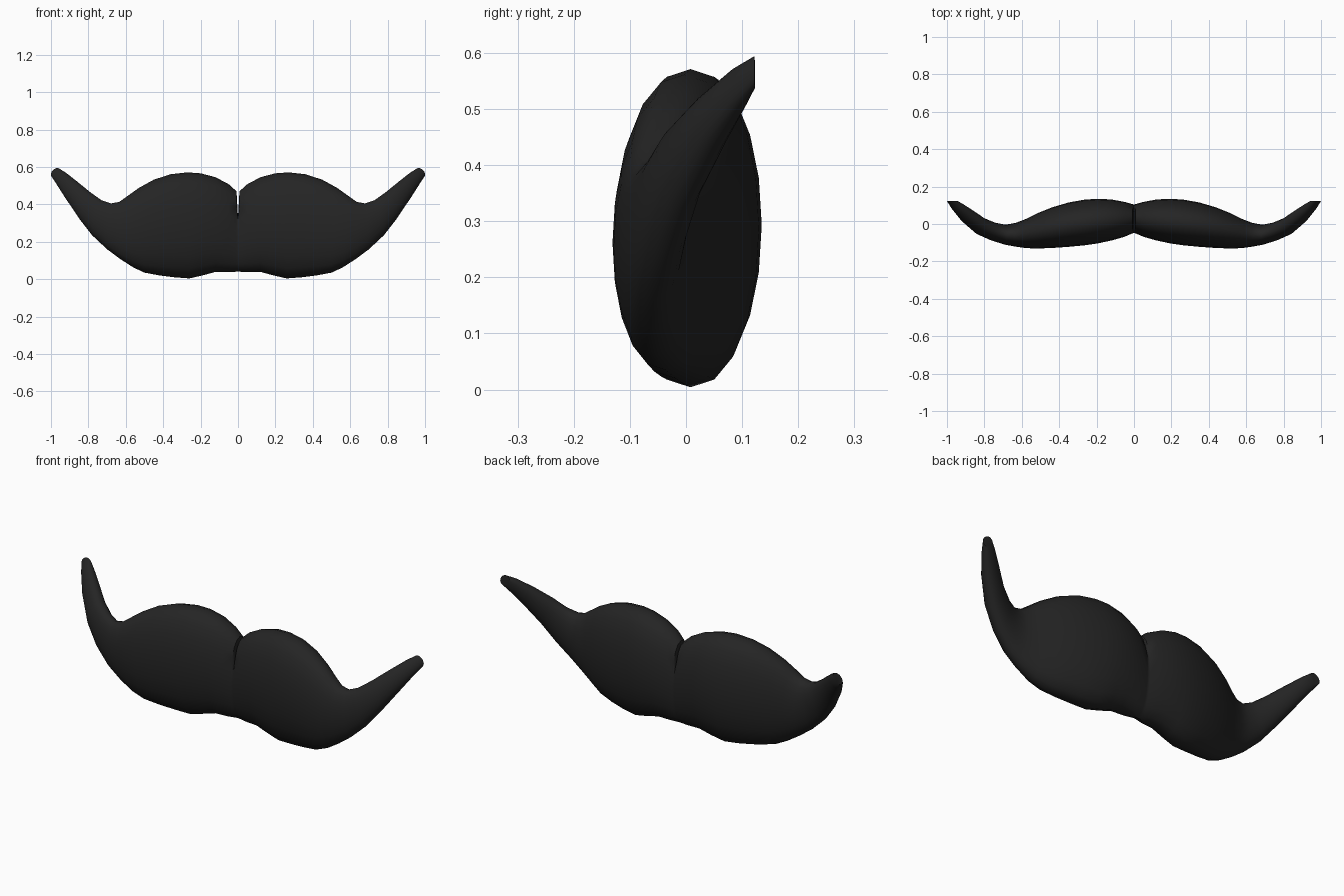
import bpy, bmesh, math
from mathutils import Vector

if "Cube" in bpy.data.objects:
    bpy.data.objects.remove(bpy.data.objects["Cube"])

SEG = 20
SLIT_FLOOR = 0.33

# Cross-sections from the middle to the tip:
# top x, top z, bottom x, bottom z, front y, back y, forward lean of the front edge
SECTIONS = [
    (0.00, 0.465, 0.00, 0.040, -0.048, 0.104, 0.0),
    (0.008, 0.470, 0.008, 0.040, -0.050, 0.106, 0.0),
    (0.05, 0.508, 0.05, 0.038, -0.068, 0.118, 0.0),
    (0.12, 0.545, 0.12, 0.039, -0.088, 0.131, 0.0),
    (0.20, 0.566, 0.19, 0.020, -0.104, 0.135, 0.0),
    (0.27, 0.571, 0.26, 0.004, -0.114, 0.130, 0.0),
    (0.36, 0.561, 0.34, 0.010, -0.122, 0.115, 0.0),
    (0.45, 0.532, 0.42, 0.020, -0.128, 0.090, 0.0),
    (0.53, 0.488, 0.50, 0.035, -0.131, 0.058, 0.0),
    (0.59, 0.445, 0.56, 0.063, -0.129, 0.028, 0.0),
    (0.635, 0.413, 0.63, 0.108, -0.121, 0.006, 0.0),
    (0.68, 0.405, 0.70, 0.160, -0.110, -0.004, 0.003),
    (0.73, 0.422, 0.78, 0.235, -0.087, 0.008, 0.008),
    (0.79, 0.465, 0.85, 0.325, -0.055, 0.032, 0.014),
    (0.86, 0.522, 0.92, 0.430, 0.010, 0.076, 0.020),
    (0.92, 0.569, 0.967, 0.505, 0.077, 0.110, 0.023),
    (0.951, 0.588, 0.993, 0.543, 0.122, 0.123, 0.025),
]


def ring_points(tx, tz, bx, bz, yf, yb, lean):
    """Oval between a top and a bottom point, leaned along the curl."""
    mid = Vector(((tx + bx) / 2, (yf + yb) / 2, (tz + bz) / 2))
    up = Vector(((tx - bx) / 2, 0, (tz - bz) / 2))
    ahead = Vector((up.z, 0, -up.x)).normalized() * lean
    front = Vector((0, (yf - yb) / 2, 0)) + ahead
    pts = []
    for i in range(SEG):
        a = 2 * math.pi * i / SEG
        c, s = math.cos(a), math.sin(a)
        full = math.copysign(abs(s) ** 0.9, s)
        pts.append(mid + up * c + front * full)
    return pts


bm = bmesh.new()
rings = []
for k, section in enumerate(SECTIONS):
    pts = ring_points(*section)
    if k == 0:
        # narrow slit between the two upper lobes
        for p in pts:
            p.z = min(p.z, SLIT_FLOOR)
    rings.append([bm.verts.new(p) for p in pts])

# skin of one half
for r0, r1 in zip(rings, rings[1:]):
    for i in range(SEG):
        j = (i + 1) % SEG
        bm.faces.new((r0[i], r0[j], r1[j], r1[i]))

# flat tip
bm.faces.new(rings[-1])

# mirrored half, welded along the middle
copy = bmesh.ops.duplicate(bm, geom=bm.verts[:] + bm.edges[:] + bm.faces[:])["geom"]
for v in copy:
    if isinstance(v, bmesh.types.BMVert):
        v.co.x = -v.co.x
bmesh.ops.remove_doubles(bm, verts=bm.verts[:], dist=0.0005)
bmesh.ops.recalc_face_normals(bm, faces=bm.faces[:])

mesh = bpy.data.meshes.new("moustache")
bm.to_mesh(mesh)
bm.free()
moustache = bpy.data.objects.new("moustache", mesh)
bpy.context.collection.objects.link(moustache)

# near-black hair colour
black = bpy.data.materials.new("soft_black")
black.diffuse_color = (0.018, 0.018, 0.018, 1)
black.use_nodes = True
black.node_tree.nodes["Principled BSDF"].inputs["Base Color"].default_value = black.diffuse_color
mesh.materials.append(black)

bpy.context.view_layer.objects.active = moustache
moustache.select_set(True)
bpy.ops.object.shade_smooth_by_angle(angle=math.radians(40))
